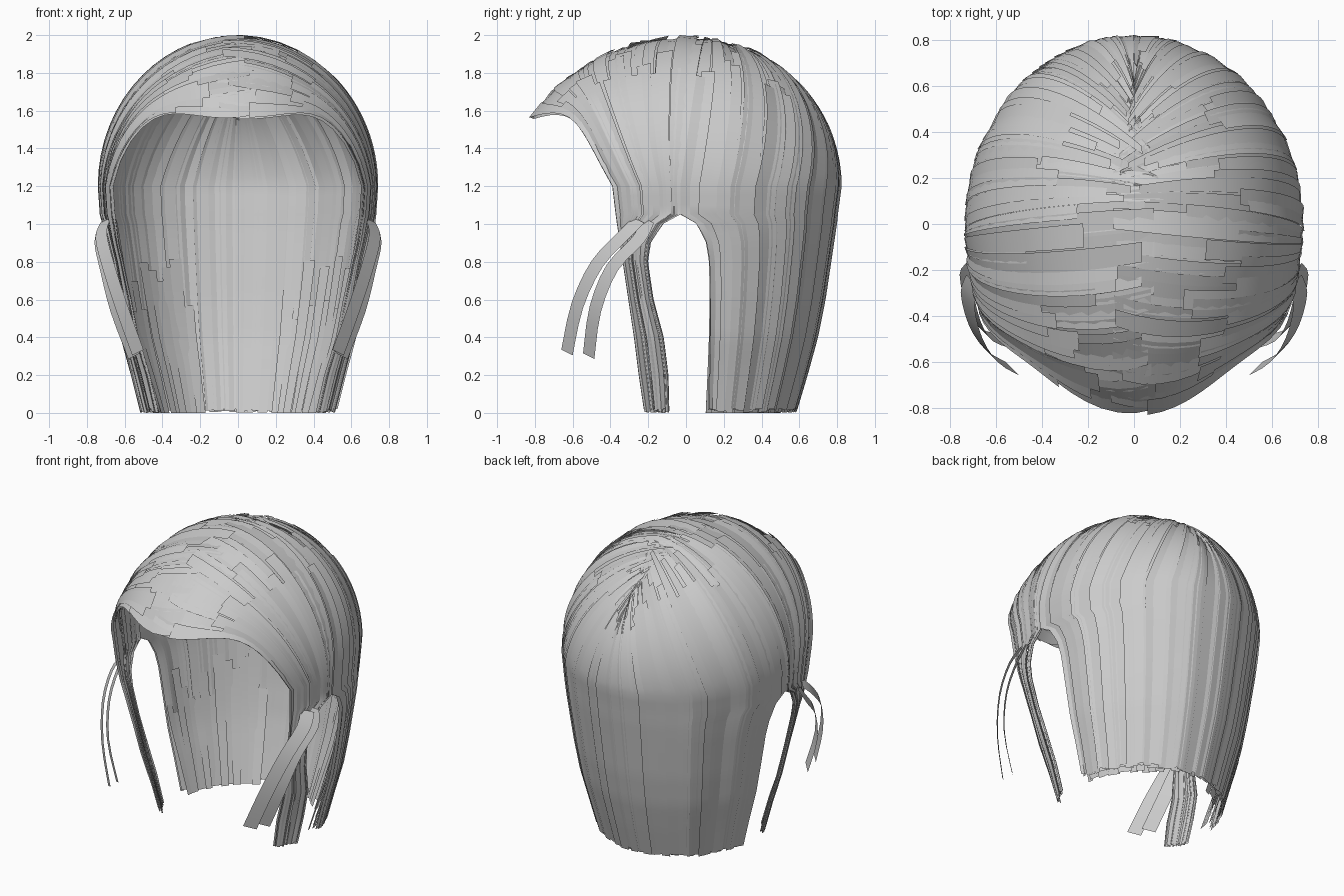
import bpy, bmesh, math, random
from mathutils import Vector

random.seed(4)
cube = bpy.data.objects.get("Cube")
if cube:
    bpy.data.objects.remove(cube)

grey = bpy.data.materials.new("hair_grey")
grey.use_nodes = True
colour = (0.6, 0.6, 0.6, 1)
grey.diffuse_color = colour
grey.node_tree.nodes["Principled BSDF"].inputs["Base Color"].default_value = colour

BROW = 1.2  # height where the round crown meets the hanging lengths

# Head profile: height, half width, back depth, front depth,
# front hairline, front of ear opening, back of ear opening
PROFILE = [
    (0.00, .53, .585, .38, -.22, -.09, .12),
    (0.20, .58, .645, .44, -.25, -.095, .125),
    (0.40, .635, .70, .52, -.275, -.12, .13),
    (0.60, .67, .74, .60, -.305, -.175, .13),
    (0.80, .70, .77, .72, -.335, -.205, .125),
    (0.90, .715, .785, .80, -.35, -.19, .11),
    (1.00, .725, .80, .86, -.365, -.125, .06),
    (1.05, .73, .805, .89, -.372, -.03, -.03),
    (BROW, .74, .825, .94, -.39, -.03, -.03),
]


def profile(z):
    z = min(max(z, 0), BROW)
    for a, b in zip(PROFILE, PROFILE[1:]):
        if z <= b[0]:
            k = (z - a[0]) / (b[0] - a[0])
            return [p + (q - p) * k for p, q in zip(a, b)][1:]


def hanging(group, s, z):
    """Point on the hanging lengths; s runs from front to back."""
    w, back, front, hairline, ear_front, ear_back = profile(z)
    if group == "front":
        y = hairline + (ear_front - hairline) * s
        return Vector((w * math.sqrt(1 - (y / front) ** 2), y, z))
    # Only the hair next to the ear opening bends around it
    start = -.04
    bend = (math.asin(ear_back / back) - start) * (1 - s) ** 3
    angle = start + (math.pi / 2 - start) * s + bend
    return Vector((w * math.cos(angle), back * math.sin(angle), z))


def strand(group, s, t):
    """Point on the head; t = 0 at the parting, 1 at the brow, 2 at the tip."""
    if t >= 1:
        return hanging(group, s, BROW * (2 - t))
    w, back, front = profile(BROW)[:3]
    depth = lambda y: back if y > 0 else front
    height = 2 - BROW
    if group == "front":
        root_y, lift = -.835 + .935 * s, .28 * (1 - s) ** 2
    else:
        root_y, lift = .1 + .55 * s, 0
    p = hanging(group, s, BROW)
    tip = Vector((p.x / w, p.y / depth(p.y), 0)).normalized()
    ry = root_y / depth(root_y)
    root = Vector((0, ry, math.sqrt(1 - ry * ry)))
    arc = root.angle(tip)
    d = (root * math.sin((1 - t) * arc) + tip * math.sin(t * arc)) / math.sin(arc)
    d.z += lift * math.sin(math.pi * max(t, 0) ** 1.5)
    d.normalize()
    return Vector((d.x * w, d.y * depth(d.y), BROW + d.z * height))


def pushed(p, amount):
    out = p - Vector((0, 0, min(p.z, BROW)))
    return p + out.normalized() * amount


def add_strip(bm, left, right, flip):
    a = [bm.verts.new(p) for p in left]
    b = [bm.verts.new(p) for p in right]
    for i in range(len(a) - 1):
        quad = [a[i], a[i + 1], b[i + 1], b[i]]
        bm.faces.new(quad[::-1] if flip else quad)


def finish(bm, name):
    mesh = bpy.data.meshes.new(name)
    bm.to_mesh(mesh)
    bm.free()
    mesh.materials.append(grey)
    mesh.polygons.foreach_set("use_smooth", [True] * len(mesh.polygons))
    bpy.context.collection.objects.link(bpy.data.objects.new(name, mesh))


def add_cards(bm, group, side, count, layer):
    """One layer of overlapping hair cards, shingled from front to back."""
    for i in range(count):
        mid = (i + .5 + random.uniform(-.2, .2)) / count
        half = random.uniform(.7, .95) / count
        lo = max(mid - half, 0)
        hi = min(mid + half, 1) if group == "front" else mid + half
        t0 = random.uniform(-.12, -.03) if layer == 0 else random.uniform(-.08, .5)
        t1 = 2 - random.uniform(0, .02)
        ts = [t0 + (1 - t0) * k / 12 for k in range(12)]
        ts += [1 + (t1 - 1) * k / 24 for k in range(25)]
        base = -.017 + layer * .013 + random.uniform(-.003, .003)
        tilt = random.choice((-1, 1)) * random.uniform(.002, .006)
        left = [pushed(strand(group, lo, t), base - tilt) for t in ts]
        right = [pushed(strand(group, hi, t), base + tilt) for t in ts]
        for p in left + right:
            p.x *= side
        add_strip(bm, left, right, side < 0)


def add_under_cards(bm, side, count):
    """Short cards inside the nape that curl inward towards the tips."""
    for i in range(count):
        s = .75 * i / count
        t0 = random.uniform(1.3, 1.6)
        ts = [t0 + (2 - t0) * k / 8 for k in range(9)]
        curl = random.uniform(.02, .05)
        edges = []
        for e in (s, s + .07):
            edges.append([pushed(hanging("back", e, BROW * (2 - t)),
                                 -.025 - curl * (t - t0) / (2 - t0)) for t in ts])
        for p in edges[0] + edges[1]:
            p.x *= side
        add_strip(bm, edges[0], edges[1], side < 0)


# Main hair: side lengths in front of the ears, the back, and the nape
for label, side in (("left", 1), ("right", -1)):
    for group, count in (("front", 18), ("back", 28)):
        bm = bmesh.new()
        for layer in (0, 1):
            add_cards(bm, group, side, count, layer)
        finish(bm, f"{label}_{group}_hair")
    bm = bmesh.new()
    add_under_cards(bm, side, 14)
    finish(bm, f"{label}_nape_underlayer")

# Loose locks curling forward from the temples
LOCKS = [
    [(.70, -.25, 1.02), (.725, -.33, .94), (.69, -.47, .79), (.62, -.575, .57), (.53, -.63, .32)],
    [(.70, -.20, 1.02), (.73, -.25, .92), (.70, -.39, .77), (.645, -.48, .55), (.55, -.515, .30)],
]


def smooth_path(points, t):
    """Smooth curve through evenly spaced points."""
    n = len(points) - 1
    i = min(int(t * n), n - 1)
    k = t * n - i
    a, b, c, d = (Vector(points[min(max(j, 0), n)]) for j in range(i - 1, i + 3))
    return b + (c - a) * k / 2 + (a - b * 2.5 + c * 2 - d / 2) * k * k \
        + (b * 1.5 - c * 1.5 + (d - a) / 2) * k ** 3


for label, side in (("left", 1), ("right", -1)):
    bm = bmesh.new()
    for lock in LOCKS:
        path = [smooth_path(lock, k / 12) for k in range(13)]
        across = Vector((.03, .03, -.015))
        left = [p - across for p in path]
        right = [p + across for p in path]
        for p in left + right:
            p.x *= side
        add_strip(bm, left, right, side < 0)
    finish(bm, f"{label}_loose_locks")
